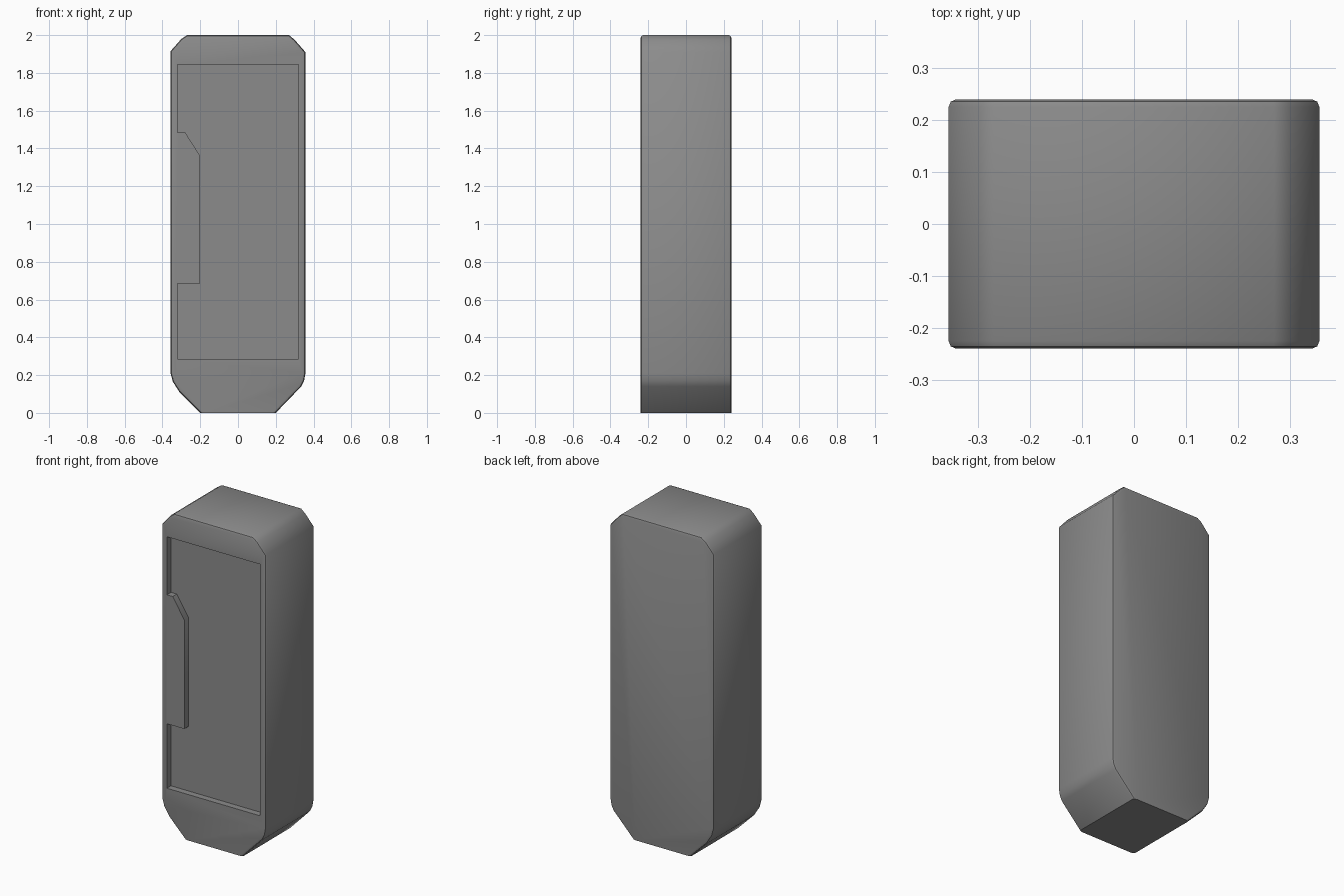
import bpy
import bmesh
import math

cube = bpy.data.objects.get("Cube")
if cube:
    bpy.data.objects.remove(cube, do_unlink=True)

HALF_DEPTH = 0.24
RECESS_DEPTH = 0.04
ROUNDING = 0.015

grey = bpy.data.materials.new("plain grey")
grey.use_nodes = True
colour = (0.26, 0.26, 0.26, 1)
grey.diffuse_color = colour
grey.node_tree.nodes["Principled BSDF"].inputs["Base Color"].default_value = colour


def prism(name, profile, y_front, y_back, rounding=0):
    """Extrude an x-z outline along y, rounding the rims above the base."""
    bm = bmesh.new()
    front = [bm.verts.new((x, y_front, z)) for x, z in profile]
    back = [bm.verts.new((x, y_back, z)) for x, z in profile]
    bm.faces.new(front)
    bm.faces.new(back[::-1])
    for i in range(len(profile)):
        j = (i + 1) % len(profile)
        bm.faces.new((front[i], back[i], back[j], front[j]))
    bmesh.ops.recalc_face_normals(bm, faces=bm.faces)
    if rounding:
        rims = [e for e in bm.edges
                if abs(e.verts[0].co.y - e.verts[1].co.y) < 1e-4
                and max(v.co.z for v in e.verts) > 0.01]
        bmesh.ops.bevel(bm, geom=rims, offset=rounding, segments=2,
                        profile=0.5, affect='EDGES', clamp_overlap=True)
    mesh = bpy.data.meshes.new(name)
    bm.to_mesh(mesh)
    bm.free()
    obj = bpy.data.objects.new(name, mesh)
    bpy.context.collection.objects.link(obj)
    mesh.materials.append(grey)
    return obj


# Upright body with chamfered top corners and a tapered foot
body_outline = [(-0.2, 0), (0.2, 0), (0.335, 0.14), (0.35, 0.17), (0.357, 0.21),
                (0.357, 1.91), (0.3, 1.975), (0.27, 2), (-0.27, 2),
                (-0.3, 1.98), (-0.357, 1.915), (-0.357, 0.21),
                (-0.345, 0.165), (-0.31, 0.11)]
body = prism("body", body_outline, -HALF_DEPTH, HALF_DEPTH, ROUNDING)

# Notched panel sunk into the front
panel_outline = [(-0.32, 0.285), (0.32, 0.285), (0.32, 1.845), (-0.32, 1.845),
                 (-0.32, 1.485), (-0.28, 1.485), (-0.2, 1.36),
                 (-0.2, 0.685), (-0.32, 0.685)]
cutter = prism("panel_cutter", panel_outline, -HALF_DEPTH - 0.1,
               -HALF_DEPTH + RECESS_DEPTH)
cutter.hide_render = True
recess = body.modifiers.new("front_recess", 'BOOLEAN')
recess.operation = 'DIFFERENCE'
recess.solver = 'EXACT'
recess.object = cutter

# Bake the cut so the soft edges can be shaded by angle
bpy.ops.object.select_all(action='DESELECT')
body.select_set(True)
bpy.context.view_layer.objects.active = body
bpy.ops.object.modifier_apply(modifier=recess.name)
bpy.data.objects.remove(cutter, do_unlink=True)
bpy.ops.object.shade_smooth_by_angle(angle=math.radians(40))
